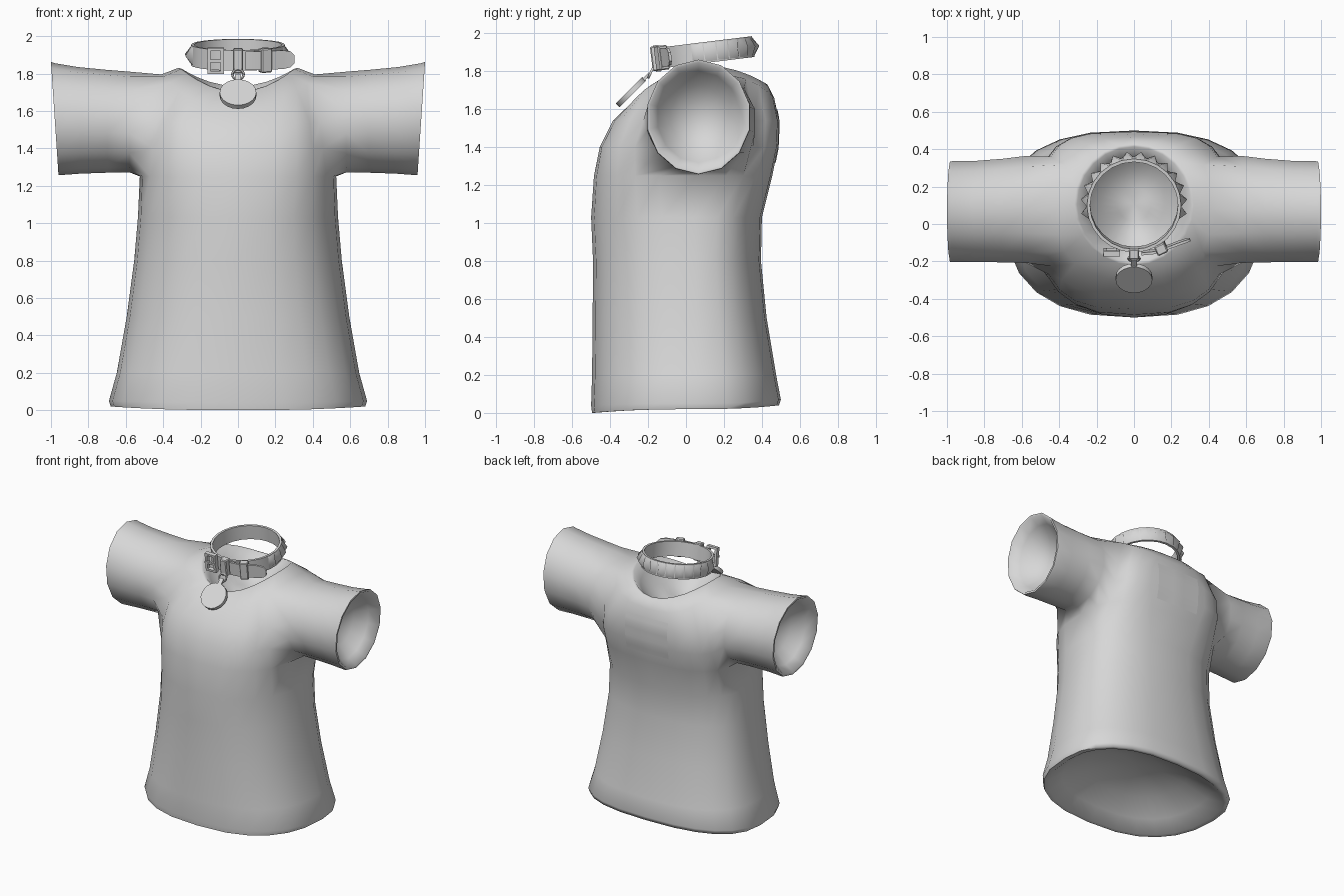
import bpy, bmesh, math
from mathutils import Matrix, Vector
from mathutils.bvhtree import BVHTree

if "Cube" in bpy.data.objects:
    bpy.data.objects.remove(bpy.data.objects["Cube"])

grey = bpy.data.materials.new("plain_grey")
grey.diffuse_color = (0.68, 0.68, 0.68, 1)
grey.use_nodes = True
grey.node_tree.nodes["Principled BSDF"].inputs["Base Color"].default_value = grey.diffuse_color


def finish(name, bm, matrix=Matrix(), angle=35, thick=0, offset=-1):
    """Turn a bmesh into a named, shaded object."""
    bm.transform(matrix)
    me = bpy.data.meshes.new(name)
    bm.to_mesh(me)
    bm.free()
    ob = bpy.data.objects.new(name, me)
    bpy.context.collection.objects.link(ob)
    me.materials.append(grey)
    bpy.ops.object.select_all(action='DESELECT')
    bpy.context.view_layer.objects.active = ob
    ob.select_set(True)
    if thick:
        mod = ob.modifiers.new("thickness", 'SOLIDIFY')
        mod.thickness, mod.offset = thick, offset
        bpy.ops.object.modifier_apply(modifier=mod.name)
    bpy.ops.object.shade_smooth_by_angle(angle=math.radians(angle))
    return ob


def add_box(bm, centre, size, rot=Matrix()):
    m = Matrix.Translation(centre) @ rot @ Matrix.Diagonal((*size, 1))
    bmesh.ops.create_cube(bm, size=1, matrix=m)


def bridge(bm, a, b):
    for k in range(len(a)):
        m = (k + 1) % len(a)
        bm.faces.new((a[k], a[m], b[m], b[k]))


def dish(bm, loop, direction, depth):
    """Close an opening with a thin lip and a hollow dish."""
    mid = sum((v.co for v in loop), Vector()) / len(loop)
    rim = loop
    for s in (0.95, 0.8, 0.55, 0.28):
        drop = Vector(direction) * depth * (1 - (s / 0.95) ** 2.3)
        ring = [bm.verts.new(mid + (v.co - mid) * s + drop) for v in rim]
        bridge(bm, loop, ring)
        loop = ring
    tip = bm.verts.new(mid + Vector(direction) * depth)
    for k in range(len(loop)):
        bm.faces.new((loop[k], loop[(k + 1) % len(loop)], tip))


# ---- Shirt: stacked rings, with armholes that continue into sleeves ----
N = 24
# z front, z side, z back, half width, y front, y widest, y back, front and back roundness
RINGS = [
    (0.00, 0.02, 0.04, 0.68, -0.495, 0.06, 0.49, 0.80, 0.80),
    (0.04, 0.05, 0.07, 0.69, -0.50, 0.06, 0.50, 0.80, 0.80),
    (0.20, 0.20, 0.20, 0.648, -0.495, 0.06, 0.475, 0.82, 0.82),
    (0.50, 0.50, 0.50, 0.595, -0.492, 0.055, 0.425, 0.84, 0.84),
    (0.80, 0.80, 0.80, 0.555, -0.49, 0.05, 0.395, 0.86, 0.86),
    (1.03, 1.03, 1.03, 0.535, -0.50, 0.05, 0.40, 0.85, 0.82),
    (1.25, 1.25, 1.25, 0.525, -0.485, 0.05, 0.455, 0.75, 0.68),
    (1.40, 1.40, 1.40, 0.50, -0.455, 0.05, 0.485, 0.66, 0.52),
    (1.54, 1.54, 1.54, 0.48, -0.385, 0.06, 0.49, 0.64, 0.52),
    (1.62, 1.795, 1.66, 0.41, -0.30, 0.08, 0.465, 0.75, 0.70),
    (1.70, 1.83, 1.73, 0.32, -0.22, 0.105, 0.43, 1.0, 1.0),
]
# x, z bottom, z top, y centre, y radius
SLEEVE = [
    (0.58, 1.272, 1.81, 0.078, 0.293),
    (0.70, 1.270, 1.82, 0.072, 0.284),
    (0.85, 1.265, 1.835, 0.067, 0.277),
    (0.965, 1.257, 1.855, 0.066, 0.277),
    (0.98, 1.259, 1.862, 0.066, 0.275),
]
LOW, HIGH = 6, 9          # rings bounding the armhole


def power(v, p):
    return math.copysign(abs(v) ** p, v)


bm = bmesh.new()
rows = []
for zf, zs, zb, hw, yf, ym, yb, pf, pb in RINGS:
    row = []
    for j in range(N):
        t = 2 * math.pi * j / N
        c, s = math.cos(t), math.sin(t)
        p, reach, z_end = (pf, ym - yf, zf) if s < 0 else (pb, yb - ym, zb)
        row.append(bm.verts.new((hw * power(c, p), ym + reach * power(s, p),
                                 zs * c * c + z_end * s * s)))
    rows.append(row)
arm_columns = {(c + k) % N for c in (0, N // 2) for k in (-2, -1, 0, 1)}
for i in range(len(rows) - 1):
    for j in range(N):
        if LOW <= i < HIGH and j in arm_columns:
            continue
        k = (j + 1) % N
        bm.faces.new((rows[i][j], rows[i][k], rows[i + 1][k], rows[i + 1][j]))

for side in (1, -1):
    def at(r, j):
        return rows[r][j % N if side > 0 else (N // 2 - j) % N]
    loop = [at(LOW, j) for j in range(-2, 3)]
    loop += [at(r, 2) for r in range(LOW + 1, HIGH)]
    loop += [at(HIGH, j) for j in range(2, -3, -1)]
    loop += [at(r, -2) for r in range(HIGH - 1, LOW, -1)]
    n = len(loop)
    for idx, (x, z0, z1, cy, ry) in enumerate(SLEEVE):
        new = []
        for k in range(n):
            a = 2 * math.pi * (k - 2) / n
            slant = -0.02 * math.cos(a) * (idx / (len(SLEEVE) - 1))
            new.append(bm.verts.new((side * (x + slant), cy + ry * math.sin(a),
                                     (z0 + z1) / 2 - (z1 - z0) / 2 * math.cos(a))))
        bridge(bm, loop, new)
        loop = new
    dish(bm, loop, (-side, 0, 0), 0.2)       # sleeve hollow
dish(bm, rows[0], (0, 0, 1), 0.22)           # hem hollow
dish(bm, rows[-1], (0, 0, -1), 0.2)          # neck hollow

bmesh.ops.recalc_face_normals(bm, faces=bm.faces)
tree = BVHTree.FromBMesh(bm)
finish("shirt", bm, angle=70)

# ---- Back patch, laid onto the cloth ----
bm = bmesh.new()
bmesh.ops.create_grid(bm, x_segments=8, y_segments=8, size=1)
for v in bm.verts:
    x, z = 0.18 * v.co.x, 1.46 + 0.14 * v.co.y
    hit = tree.ray_cast(Vector((x, 2, z)), Vector((0, -1, 0)))[0]
    v.co = (x, hit.y + 0.004, z)
bmesh.ops.recalc_face_normals(bm, faces=bm.faces)
bm.normal_update()
if sum(f.normal.y for f in bm.faces) < 0:
    bmesh.ops.reverse_faces(bm, faces=bm.faces)
finish("back_patch", bm, angle=60)

# ---- Collar, tilted up towards the back ----
TILT = Matrix.Translation((0, 0.105, 1.9)) @ Matrix.Rotation(math.radians(7), 4, 'X')
bm = bmesh.new()
section = [(0.235, -0.055), (0.252, -0.055), (0.252, 0.055), (0.235, 0.055)]
loops = []
for j in range(24):
    t = 2 * math.pi * j / 24
    loops.append([bm.verts.new((r * math.cos(t), r * math.sin(t), z)) for r, z in section])
for j in range(24):
    bridge(bm, loops[j], loops[(j + 1) % 24])
bmesh.ops.recalc_face_normals(bm, faces=bm.faces)
finish("collar_band", bm, TILT)

# Soft pyramid studs around the back and sides
bm = bmesh.new()
for k in range(14):
    a = math.radians(-10 + 200 * k / 13)
    m = (Matrix.Rotation(a, 4, 'Z') @ Matrix.Translation((0.266, 0, 0))
         @ Matrix.Rotation(math.pi / 2, 4, 'Y') @ Matrix.Diagonal((1, 0.64, 1, 1))
         @ Matrix.Rotation(math.pi / 4, 4, 'Z'))
    bmesh.ops.create_cone(bm, cap_ends=False, segments=4, radius1=0.075,
                          radius2=0, depth=0.04, matrix=m)
bmesh.ops.remove_doubles(bm, verts=bm.verts, dist=0.008)
finish("collar_studs", bm, TILT, angle=180)

# Loose strap end
bm = bmesh.new()
path = [(0.04, -0.262, 0.05), (0.11, -0.255, 0.05), (0.17, -0.235, 0.05),
        (0.24, -0.208, 0.05), (0.28, -0.195, 0.042), (0.30, -0.19, 0.022)]
pairs = [[bm.verts.new((x, y, s * h)) for s in (-1, 1)] for x, y, h in path]
for a, b in zip(pairs, pairs[1:]):
    bm.faces.new((a[0], b[0], b[1], a[1]))
finish("strap_end", bm, TILT, thick=0.014, offset=0)

# Buckle frame and prong
bm = bmesh.new()
for x in (-0.155, -0.085):
    add_box(bm, (x, -0.258, 0), (0.018, 0.03, 0.14))
for z in (-0.062, 0.062):
    add_box(bm, (-0.12, -0.258, z), (0.088, 0.03, 0.016))
add_box(bm, (-0.12, -0.272, 0), (0.09, 0.014, 0.016))
finish("buckle", bm, TILT)

# Strap keepers
for name, x, y, turn, w in (("centre_keeper", 0, -0.262, 0, 0.055),
                            ("side_keeper", 0.145, -0.235, 25, 0.06)):
    bm = bmesh.new()
    add_box(bm, (x, y, 0), (w, 0.055, 0.13), Matrix.Rotation(math.radians(turn), 4, 'Z'))
    bmesh.ops.bevel(bm, geom=bm.edges[:], offset=0.006, segments=1, affect='EDGES')
    finish(name, bm, TILT)

# ---- Hanging ring and round tag ----
bpy.ops.mesh.primitive_torus_add(major_radius=0.03, minor_radius=0.007, major_segments=16,
                                 minor_segments=6, location=(0, -0.185, 1.795),
                                 rotation=(math.radians(65), 0, 0))
ring = bpy.context.object
ring.name = "tag_ring"
ring.data.materials.append(grey)
bpy.ops.object.shade_smooth_by_angle(angle=math.radians(60))

HANG = Matrix.Translation((0, -0.29, 1.69)) @ Matrix.Rotation(math.radians(45), 4, 'X')
bm = bmesh.new()
bmesh.ops.create_cone(bm, cap_ends=True, segments=20, radius1=0.098, radius2=0.098, depth=0.028)
finish("round_tag", bm, HANG)
bm = bmesh.new()
add_box(bm, (0, 0.115, 0), (0.03, 0.05, 0.014))
finish("tag_tab", bm, HANG)
